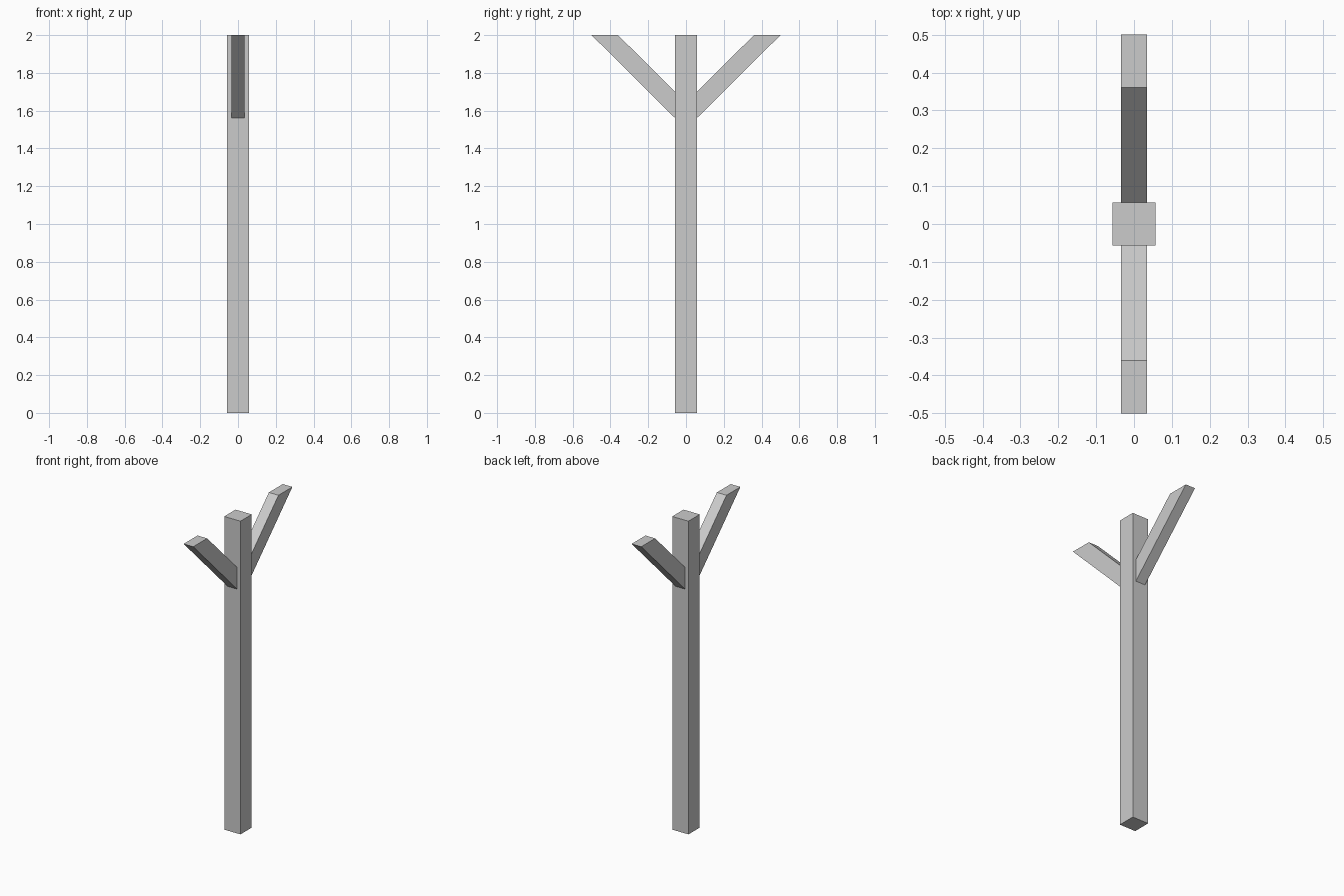
import bpy

cube = bpy.data.objects.get("Cube")
if cube:
    bpy.data.objects.remove(cube, do_unlink=True)

POST = 0.057    # half width of the post
BRACE = 0.034   # half thickness of the braces

grey = bpy.data.materials.new("light_grey")
grey.use_nodes = True
colour = (0.6, 0.6, 0.6, 1)
grey.diffuse_color = colour
grey.node_tree.nodes["Principled BSDF"].inputs["Base Color"].default_value = colour


def extrude_x(name, profile, half):
    """Prism along x from a counter-clockwise (y, z) profile."""
    n = len(profile)
    verts = [(x, y, z) for x in (-half, half) for y, z in profile]
    sides = [(i, (i + 1) % n, (i + 1) % n + n, i + n) for i in range(n)]
    faces = sides + [tuple(reversed(range(n))), tuple(range(n, 2 * n))]
    mesh = bpy.data.meshes.new(name)
    mesh.from_pydata(verts, [], faces)
    mesh.materials.append(grey)
    obj = bpy.data.objects.new(name, mesh)
    bpy.context.collection.objects.link(obj)
    return obj


# Upright square post
extrude_x("post", [(-POST, 0), (POST, 0), (POST, 2), (-POST, 2)], POST)

# Slanted braces, cut level at the top and upright against the post
outline = [(POST, 1.56), (0.5, 2), (0.36, 2), (POST, 1.70)]
extrude_x("back_brace", outline, BRACE)
extrude_x("front_brace", [(-y, z) for y, z in reversed(outline)], BRACE)
